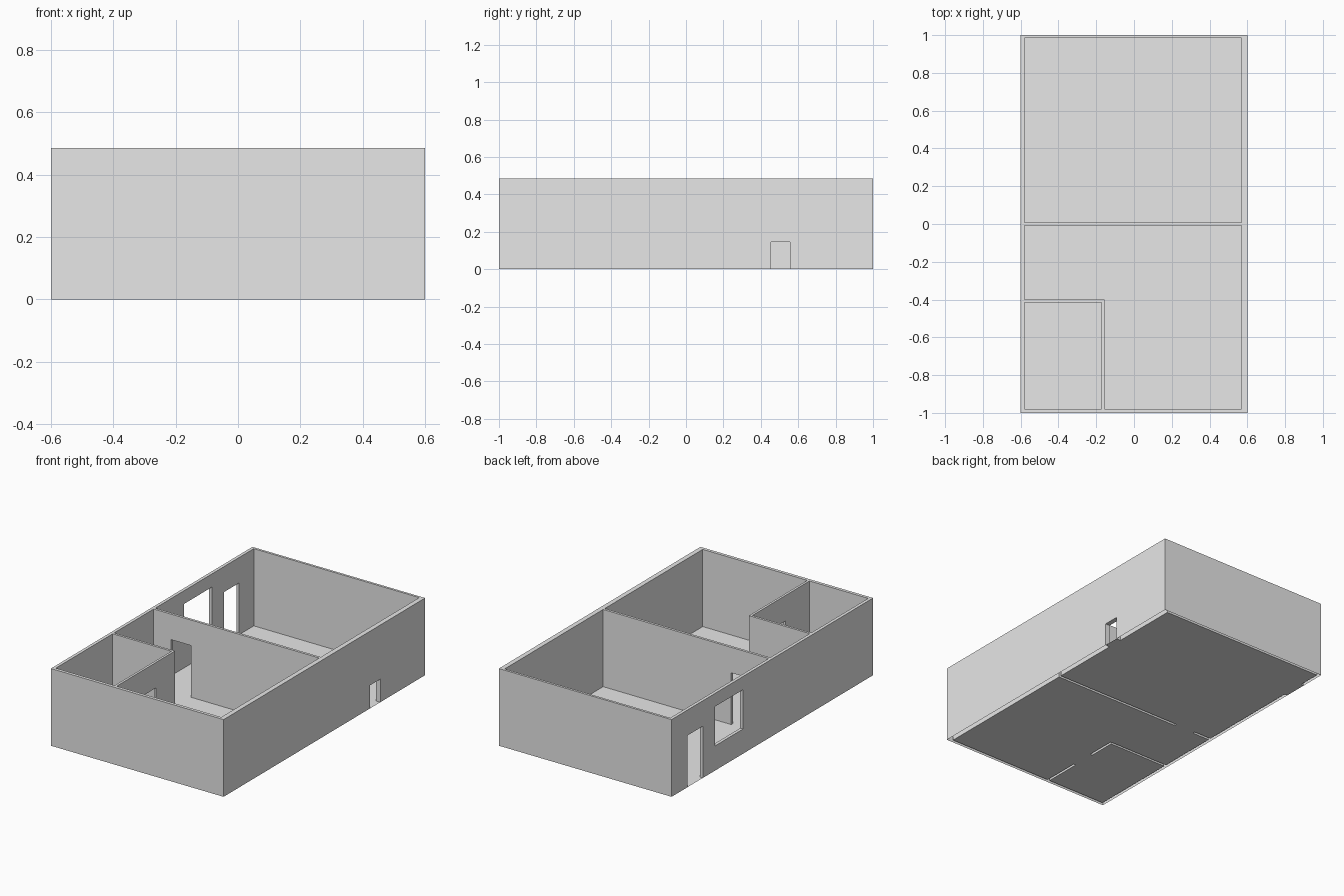
import bpy
import bmesh

cube = bpy.data.objects.get("Cube")
if cube:
    bpy.data.objects.remove(cube, do_unlink=True)

HEIGHT = 0.485
DOOR = 0.325
X0, X1, Y0, Y1 = -0.6, 0.6, -1.0, 1.0        # outer faces
IX0, IX1, IY0, IY1 = -0.58, 0.57, -0.98, 0.985  # inner faces
MID0, MID1 = -0.008, 0.008                   # cross wall
CLOSET_X, CLOSET_Y = -0.172, -0.415          # inside faces of the small room
HALL_X, HALL_Y = -0.157, -0.4                # outside faces of the small room

grey = bpy.data.materials.new("plain_grey")
grey.use_nodes = True
grey.diffuse_color = (0.8, 0.8, 0.8, 1)
grey.node_tree.nodes["Principled BSDF"].inputs["Base Color"].default_value = (0.8, 0.8, 0.8, 1)


def rect(x0, x1, y0, y1):
    return [(x0, y0), (x1, y0), (x1, y1), (x0, y1)]


def add_object(name, bm):
    mesh = bpy.data.meshes.new(name)
    bm.to_mesh(mesh)
    bm.free()
    mesh.materials.append(grey)
    obj = bpy.data.objects.new(name, mesh)
    bpy.context.collection.objects.link(obj)
    return obj


def prism(name, outline, z0, z1):
    bm = bmesh.new()
    base = bm.faces.new([bm.verts.new((x, y, z0)) for x, y in outline])
    top = bmesh.ops.extrude_face_region(bm, geom=[base], use_keep_orig=True)
    moved = [v for v in top["geom"] if isinstance(v, bmesh.types.BMVert)]
    bmesh.ops.translate(bm, verts=moved, vec=(0, 0, z1 - z0))
    bmesh.ops.recalc_face_normals(bm, faces=bm.faces)
    return add_object(name, bm)


# Room outlines in plan
rooms = [
    rect(IX0, IX1, MID1, IY1),
    [(HALL_X, IY0), (IX1, IY0), (IX1, MID0), (IX0, MID0), (IX0, HALL_Y), (HALL_X, HALL_Y)],
    rect(IX0, CLOSET_X, IY0, CLOSET_Y),
]

# Openings: x range, y range, z range, axis the opening runs through
openings = [
    (X0, IX0, 0.69, 0.84, 0, DOOR, "x"),
    (X0, IX0, 0.29, 0.57, 0.155, 0.402, "x"),
    (IX1, X1, 0.455, 0.555, 0, 0.145, "x"),
    (CLOSET_X, HALL_X, -0.74, -0.59, 0, DOOR, "x"),
    (-0.46, -0.32, MID0, MID1, 0, DOOR, "y"),
]

# Walls: one solid block with the rooms and openings cut out
walls = prism("walls", rect(X0, X1, Y0, Y1), 0, HEIGHT)
cutters = [prism("room_cutter", r, -0.1, HEIGHT + 0.1) for r in rooms]
for x0, x1, y0, y1, z0, z1, axis in openings:
    dx, dy = (0.01, 0) if axis == "x" else (0, 0.01)
    bottom = z0 if z0 > 0 else -0.1
    cutters.append(prism("opening_cutter", rect(x0 - dx, x1 + dx, y0 - dy, y1 + dy), bottom, z1))
for cutter in cutters:
    cutter.hide_render = True
    mod = walls.modifiers.new("cut", "BOOLEAN")
    mod.operation = "DIFFERENCE"
    mod.solver = "EXACT"
    mod.object = cutter
bpy.context.view_layer.update()
graph = bpy.context.evaluated_depsgraph_get()
cut_mesh = bpy.data.meshes.new_from_object(walls.evaluated_get(graph))
walls.modifiers.clear()
walls.data = cut_mesh
for cutter in cutters:
    bpy.data.objects.remove(cutter, do_unlink=True)

# Walls are hollow shells, open underneath
bm = bmesh.new()
bm.from_mesh(cut_mesh)
under = [f for f in bm.faces if f.normal.z < -0.9 and f.calc_center_median().z < 0.001]
bmesh.ops.delete(bm, geom=under, context="FACES")
bm.to_mesh(cut_mesh)
bm.free()

# Floor: one thin sheet per room plus the door thresholds
bm = bmesh.new()
plans = rooms + [rect(*o[:4]) for o in openings if o[4] == 0]
for plan in plans:
    bm.faces.new([bm.verts.new((x, y, 0)) for x, y in plan])
add_object("floor", bm)
